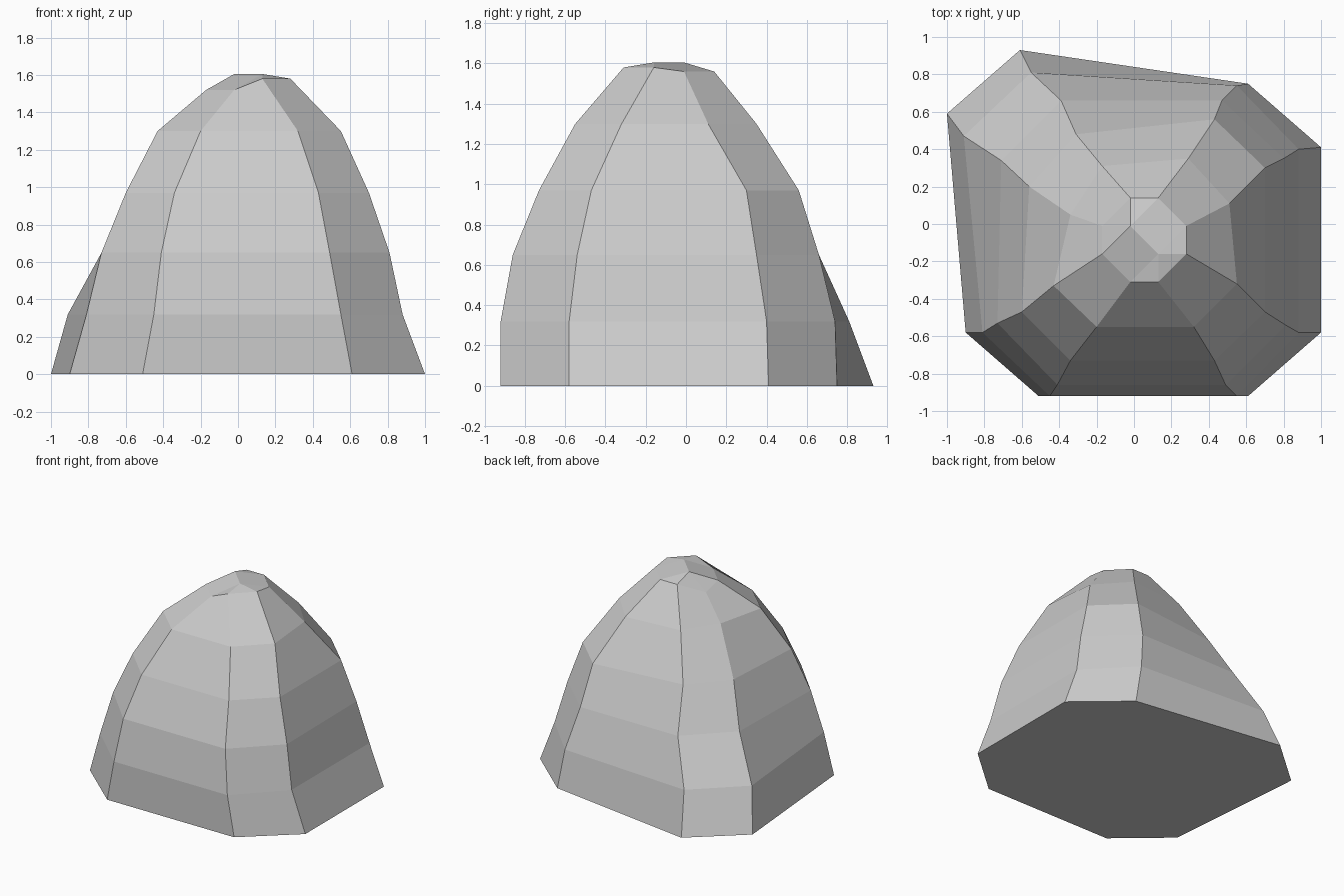
import bpy
import bmesh

# Remove the default cube
default_cube = bpy.data.objects.get("Cube")
if default_cube:
    bpy.data.objects.remove(default_cube, do_unlink=True)


def make_material(name, colour):
    material = bpy.data.materials.new(name)
    material.use_nodes = True
    material.diffuse_color = colour
    shader = material.node_tree.nodes["Principled BSDF"]
    shader.inputs["Base Color"].default_value = colour
    shader.inputs["Roughness"].default_value = .9
    return material


# Heights of the horizontal bands, shared by every ridge
band_heights = (0, .32, .65, .97, 1.3)

# Eight ridges climbing the boulder, anticlockwise from the front.
# Each has its plan position at every band, then its own crown height.
ridges = (
    # front right corner
    (((-.51, -.92), (-.45, -.92), (-.41, -.86), (-.34, -.73), (-.2, -.55), (-.02, -.31)), 1.52),
    # front left corner
    (((.61, -.92), (.55, -.92), (.49, -.86), (.43, -.73), (.32, -.55), (.13, -.31)), 1.58),
    # left side, front
    (((1, -.58), (.88, -.58), (.81, -.54), (.7, -.47), (.55, -.32), (.28, -.16)), 1.58),
    # left side, back
    (((1, .41), (.88, .4), (.8, .35), (.7, .3), (.51, .11), (.28, -.01)), 1.56),
    # back left corner
    (((.61, .75), (.55, .74), (.47, .66), (.43, .56), (.29, .35), (.13, .14)), 1.56),
    # back right corner
    (((-.61, .93), (-.55, .81), (-.39, .66), (-.31, .48), (-.17, .31), (-.02, .14)), 1.56),
    # right side, back
    (((-1, .59), (-.91, .47), (-.71, .34), (-.56, .2), (-.34, .05), (-.17, -.01)), 1.48),
    # right side, front
    (((-.9, -.58), (-.81, -.58), (-.73, -.53), (-.6, -.47), (-.43, -.33), (-.17, -.16)), 1.52),
)


def build_boulder(name, material):
    bm = bmesh.new()

    # Ridge vertices from the ground up to the crown
    columns = []
    for plan, crown_height in ridges:
        heights = band_heights + (crown_height,)
        columns.append([bm.verts.new((x, y, z)) for (x, y), z in zip(plan, heights)])

    # Faceted walls between neighbouring ridges
    for index, column in enumerate(columns):
        neighbour = columns[(index + 1) % len(columns)]
        for low in range(len(column) - 1):
            high = low + 1
            bm.faces.new((column[low], neighbour[low], neighbour[high], column[high]))

    # Flat underside
    bm.faces.new([column[0] for column in reversed(columns)])

    # Crown: a short summit edge fanned out to the ridge tops
    summit_back = bm.verts.new((-.02, -.01, 1.605))
    summit_front = bm.verts.new((.13, -.16, 1.605))
    (front_right, front_left, left_front, left_back,
     back_left, back_right, right_back, right_front) = [column[-1] for column in columns]
    bm.faces.new((right_front, front_right, summit_front, summit_back))
    bm.faces.new((left_back, back_left, summit_back, summit_front))
    for start, end in ((front_right, front_left), (front_left, left_front), (left_front, left_back)):
        bm.faces.new((start, end, summit_front))
    for start, end in ((back_left, back_right), (back_right, right_back), (right_back, right_front)):
        bm.faces.new((start, end, summit_back))

    bmesh.ops.recalc_face_normals(bm, faces=bm.faces)
    mesh = bpy.data.meshes.new(name)
    bm.to_mesh(mesh)
    bm.free()
    mesh.materials.append(material)
    boulder = bpy.data.objects.new(name, mesh)
    bpy.context.collection.objects.link(boulder)
    return boulder


stone_grey = make_material("stone_grey", (.6, .6, .6, 1))
build_boulder("boulder", stone_grey)
